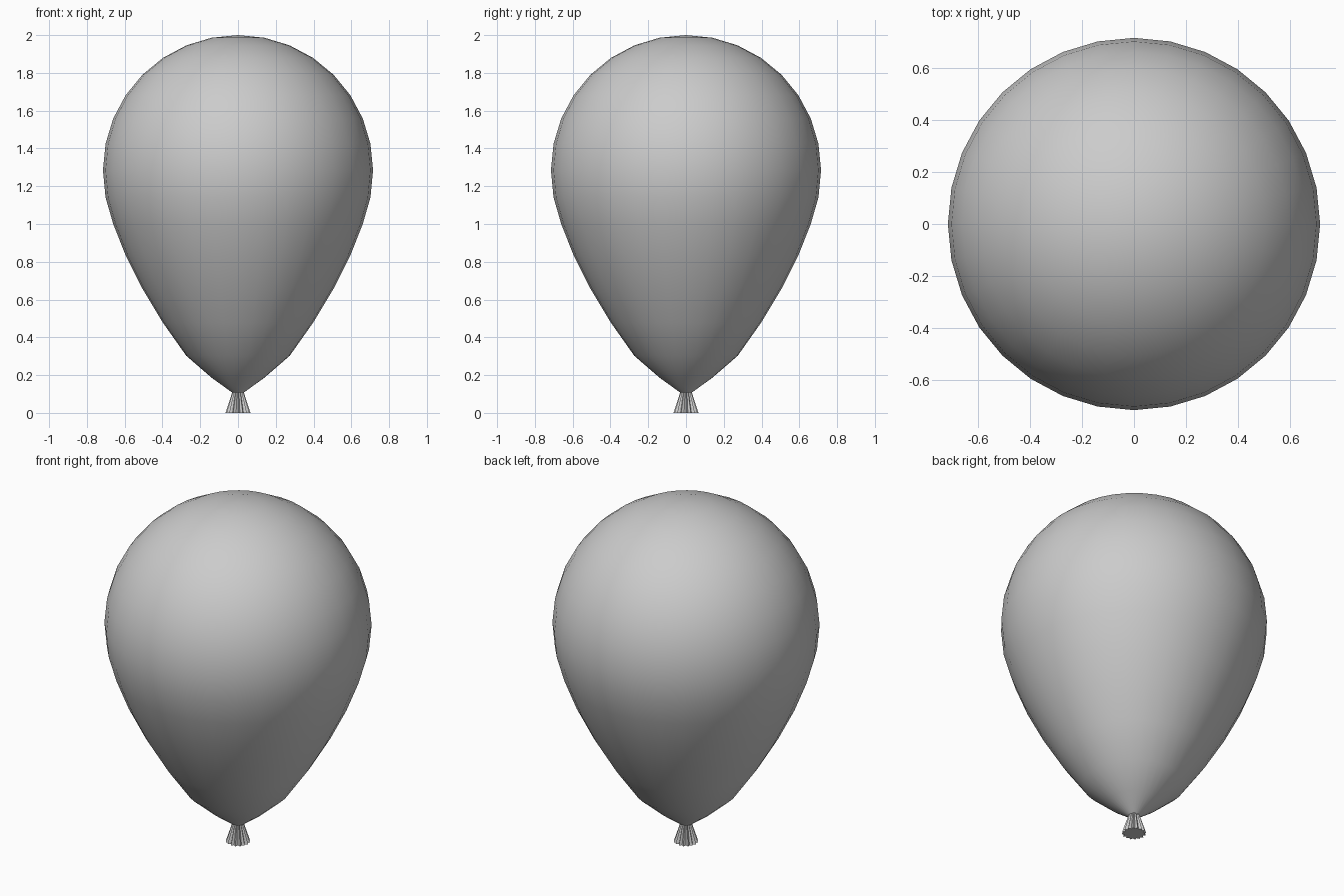
import bpy, bmesh, math

if "Cube" in bpy.data.objects:
    bpy.data.objects.remove(bpy.data.objects["Cube"])

SEG = 32
R = 0.715


def lathe(name, rings, cap_bottom=False, top_z=None):
    """Skin rings of (outer radius, inner radius, z), top to bottom."""
    bm = bmesh.new()
    loops = []
    for ro, ri, z in rings:
        loops.append([bm.verts.new(((ri if i % 2 else ro) * math.cos(2 * math.pi * i / SEG),
                                    (ri if i % 2 else ro) * math.sin(2 * math.pi * i / SEG), z))
                      for i in range(SEG)])
    for a, b in zip(loops, loops[1:]):
        for i in range(SEG):
            j = (i + 1) % SEG
            bm.faces.new((a[i], b[i], b[j], a[j]))
    if top_z is not None:
        pole = bm.verts.new((0, 0, top_z))
        for i in range(SEG):
            bm.faces.new((pole, loops[0][i], loops[0][(i + 1) % SEG]))
    if cap_bottom:
        hub = bm.verts.new((0, 0, rings[-1][2]))
        for i in range(SEG):
            bm.faces.new((hub, loops[-1][(i + 1) % SEG], loops[-1][i]))
    bm.normal_update()
    me = bpy.data.meshes.new(name)
    bm.to_mesh(me)
    bm.free()
    ob = bpy.data.objects.new(name, me)
    bpy.context.collection.objects.link(ob)
    return ob


# Balloon body: round upper half, stretched lower half tapering to the neck
lower_z = [1.141, 1.0, 0.833, 0.657, 0.477, 0.302, 0.186]
radii = [R * math.sin(math.pi * k / 16) for k in range(1, 16)]
heights = [2 - R + R * math.cos(math.pi * k / 16) for k in range(1, 9)] + lower_z
profile = [(r, r, z) for r, z in zip(radii, heights)] + [(0.031, 0.031, 0.108)]
body = lathe("balloon_body", profile, top_z=2.0)
body.data.polygons.foreach_set("use_smooth", [True] * len(body.data.polygons))

# Pleated flared tail below the neck
tail = lathe("balloon_tail", [(0.031, 0.026, 0.108), (0.066, 0.052, 0.0)], cap_bottom=True)
